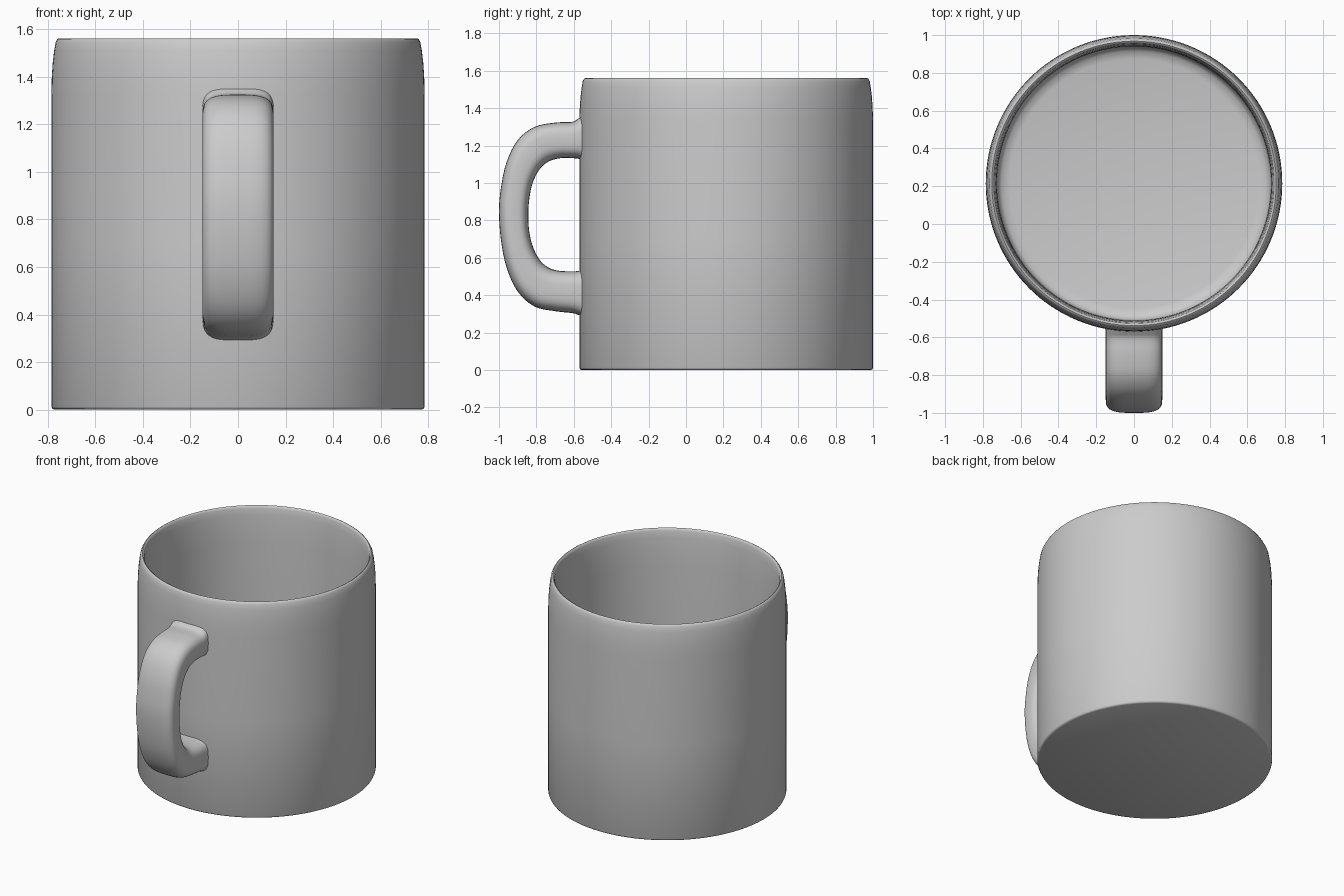
import bpy, bmesh, math
from mathutils import Vector

if "Cube" in bpy.data.objects:
    bpy.data.objects.remove(bpy.data.objects["Cube"])

CY = 0.215  # y of the cup axis


def finish(bm, name, angle):
    bmesh.ops.recalc_face_normals(bm, faces=bm.faces)
    me = bpy.data.meshes.new(name)
    bm.to_mesh(me)
    bm.free()
    ob = bpy.data.objects.new(name, me)
    bpy.context.collection.objects.link(ob)
    bpy.ops.object.select_all(action='DESELECT')
    ob.select_set(True)
    bpy.context.view_layer.objects.active = ob
    bpy.ops.object.shade_smooth_by_angle(angle=math.radians(angle))
    return ob


def bridge(bm, a, b):
    n = len(a)
    for i in range(n):
        bm.faces.new((a[i], a[(i + 1) % n], b[(i + 1) % n], b[i]))


def spline(pts, steps):
    # Catmull-Rom interpolation through the points
    p = [pts[0]] + pts + [pts[-1]]
    out = []
    for i in range(1, len(p) - 2):
        a, b, c, d = p[i - 1:i + 3]
        for k in range(steps):
            t = k / steps
            out.append(0.5 * (2 * b + (c - a) * t + (2 * a - 5 * b + 4 * c - d) * t ** 2
                              + (3 * b - a - 3 * c + d) * t ** 3))
    return out + [pts[-1]]


# Cup: turned profile (radius, height), outside then inside
profile = [(0.772, 0.0), (0.781, 0.004), (0.785, 0.013), (0.785, 0.7), (0.785, 1.32),
           (0.783, 1.40), (0.779, 1.46), (0.773, 1.51), (0.767, 1.545), (0.760, 1.558),
           (0.753, 1.562), (0.746, 1.558), (0.741, 1.545), (0.736, 1.50), (0.730, 1.42),
           (0.726, 1.30), (0.725, 0.7), (0.725, 0.13), (0.719, 0.10), (0.70, 0.08),
           (0.66, 0.07)]
SIDES = 128
bm = bmesh.new()
rings = []
for r, z in profile:
    rings.append([bm.verts.new((r * math.cos(2 * math.pi * i / SIDES),
                                CY + r * math.sin(2 * math.pi * i / SIDES), z))
                  for i in range(SIDES)])
for a, b in zip(rings, rings[1:]):
    bridge(bm, a, b)
bm.faces.new(rings[0])
bm.faces.new(rings[-1])
finish(bm, "cup", 50)

# Handle: loft of rounded sections between outer and inner edges (y, z)
outer = [(-0.54, 1.37), (-0.575, 1.345), (-0.61, 1.327), (-0.70, 1.323), (-0.81, 1.30),
         (-0.90, 1.23), (-0.96, 1.11), (-0.99, 0.97), (-1.0, 0.85), (-0.99, 0.70),
         (-0.96, 0.55), (-0.90, 0.42), (-0.81, 0.34), (-0.70, 0.315), (-0.61, 0.305),
         (-0.575, 0.295), (-0.54, 0.28)]
inner = [(-0.54, 1.12), (-0.575, 1.13), (-0.61, 1.133), (-0.67, 1.133), (-0.735, 1.115),
         (-0.785, 1.07), (-0.82, 1.0), (-0.837, 0.92), (-0.843, 0.84), (-0.838, 0.74),
         (-0.815, 0.65), (-0.775, 0.58), (-0.725, 0.543), (-0.67, 0.53), (-0.61, 0.528),
         (-0.575, 0.53), (-0.54, 0.54)]
outer, inner = ([Vector((0, y, z)) for y, z in e] for e in (outer, inner))
N = 40
bm = bmesh.new()
rings = []
for o, i in zip(spline(outer, 4), spline(inner, 4)):
    mid, half = (o + i) / 2, (o - i) / 2
    ring = []
    for k in range(N):
        c, s = math.cos(2 * math.pi * k / N), math.sin(2 * math.pi * k / N)
        u = math.copysign(abs(c) ** 0.6, c)
        v = math.copysign(abs(s) ** 0.6, s)
        ring.append(bm.verts.new(mid + half * v + Vector((0.15 * u, 0, 0))))
    rings.append(ring)
for a, b in zip(rings, rings[1:]):
    bridge(bm, a, b)
bm.faces.new(rings[0])
bm.faces.new(rings[-1])
finish(bm, "handle", 60)
